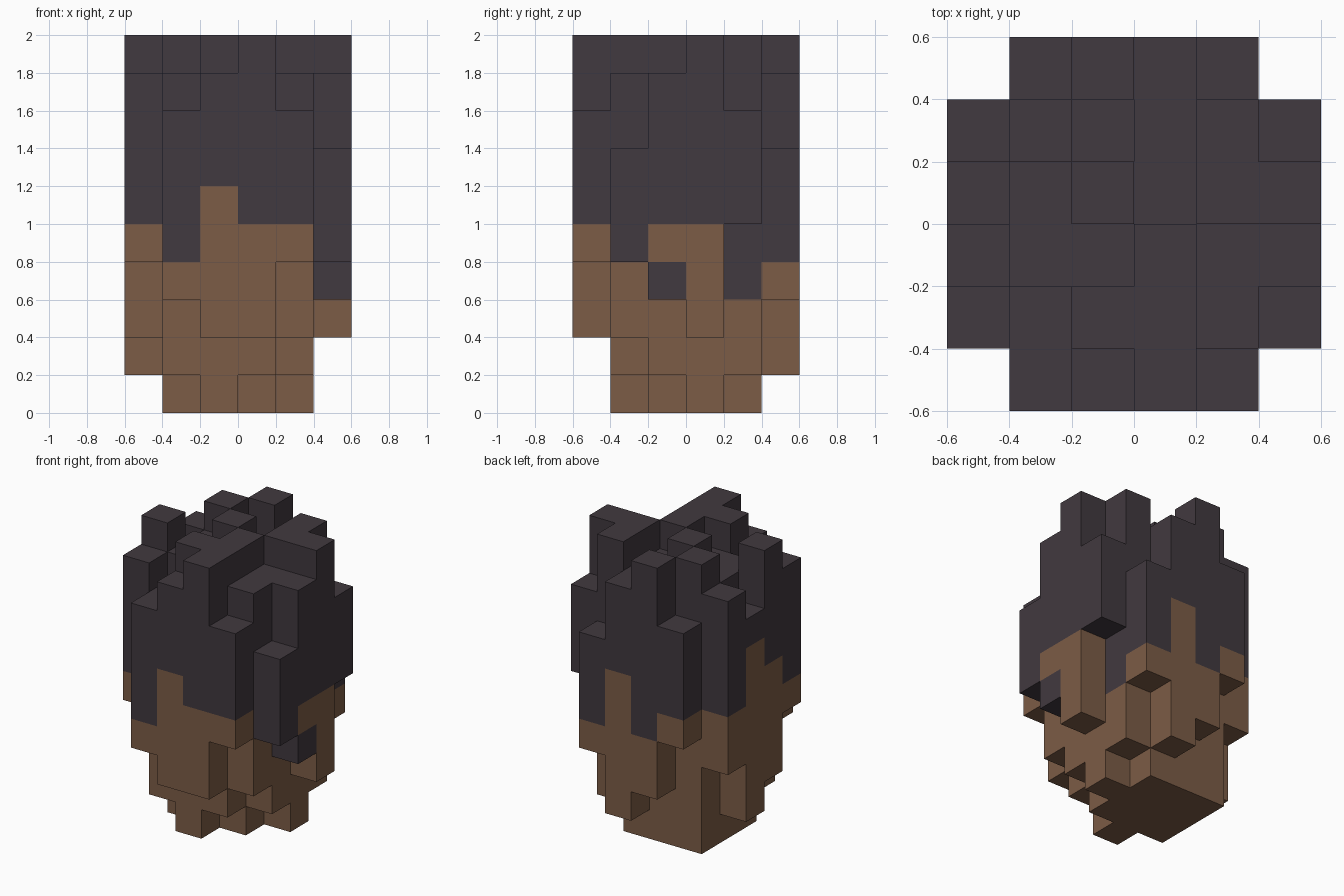
import bpy
import bmesh
from mathutils import Vector

cube = bpy.data.objects.get("Cube")
if cube:
    bpy.data.objects.remove(cube, do_unlink=True)

CELL = 0.2
HALF = 3  # columns on each side of the centre

# Column plans in cells (hex digits), one string per row from front to back
TOPS = [".89A8.", "98AA97", "A99A99", "89A9AA", "9A89A8", ".8A97."]
BOTTOMS = [".3224.", "410124", "200013", "100002", "300015", ".4213."]
BROWN_TOPS = [".4655.", "544444", "644445", "744445", "544435", ".5464."]
DARK_SPOT = (5, 2, 3)  # lone dark block low on the side


def make_material(name, color):
    mat = bpy.data.materials.new(name)
    mat.use_nodes = True
    mat.diffuse_color = color
    bsdf = mat.node_tree.nodes["Principled BSDF"]
    bsdf.inputs["Base Color"].default_value = color
    bsdf.inputs["Roughness"].default_value = 0.9
    return mat


def collect_blocks():
    """Split all filled cells into the brown and the dark part."""
    brown, dark = set(), set()
    for j, row in enumerate(TOPS):
        for i, top in enumerate(row):
            if top == ".":
                continue
            split = int(BROWN_TOPS[j][i], 16)
            for k in range(int(BOTTOMS[j][i], 16), int(top, 16)):
                is_brown = k < split and (i, j, k) != DARK_SPOT
                (brown if is_brown else dark).add((i, j, k))
    return brown, dark


def build_part(name, cells, solid, mat):
    """Skin the outer faces of the cells, with flush faces merged."""
    bm = bmesh.new()
    for cell in cells:
        center = Vector(cell) + Vector((0.5, 0.5, 0.5))
        for axis in range(3):
            for sign in (-1, 1):
                normal = Vector((0, 0, 0))
                normal[axis] = sign
                if tuple(int(c) for c in Vector(cell) + normal) in solid:
                    continue
                u = Vector((0, 0, 0))
                u[(axis + 1) % 3] = 0.5
                v = normal.cross(u)
                mid = center + normal * 0.5
                ring = [mid - u - v, mid + u - v, mid + u + v, mid - u + v]
                bm.faces.new([bm.verts.new((p - Vector((HALF, HALF, 0))) * CELL)
                              for p in ring])
    bmesh.ops.remove_doubles(bm, verts=bm.verts, dist=0.001)
    bmesh.ops.dissolve_limit(bm, angle_limit=0.01, verts=bm.verts, edges=bm.edges)
    mesh = bpy.data.meshes.new(name)
    bm.to_mesh(mesh)
    bm.free()
    mesh.materials.append(mat)
    obj = bpy.data.objects.new(name, mesh)
    bpy.context.collection.objects.link(obj)


brown_cells, dark_cells = collect_blocks()
all_cells = brown_cells | dark_cells

# Lower brown blocks and upper dark blocks
build_part("lower_blocks", brown_cells, all_cells,
           make_material("warm brown", (0.202, 0.107, 0.061, 1)))
build_part("upper_blocks", dark_cells, all_cells,
           make_material("dark charcoal", (0.053, 0.041, 0.050, 1)))
